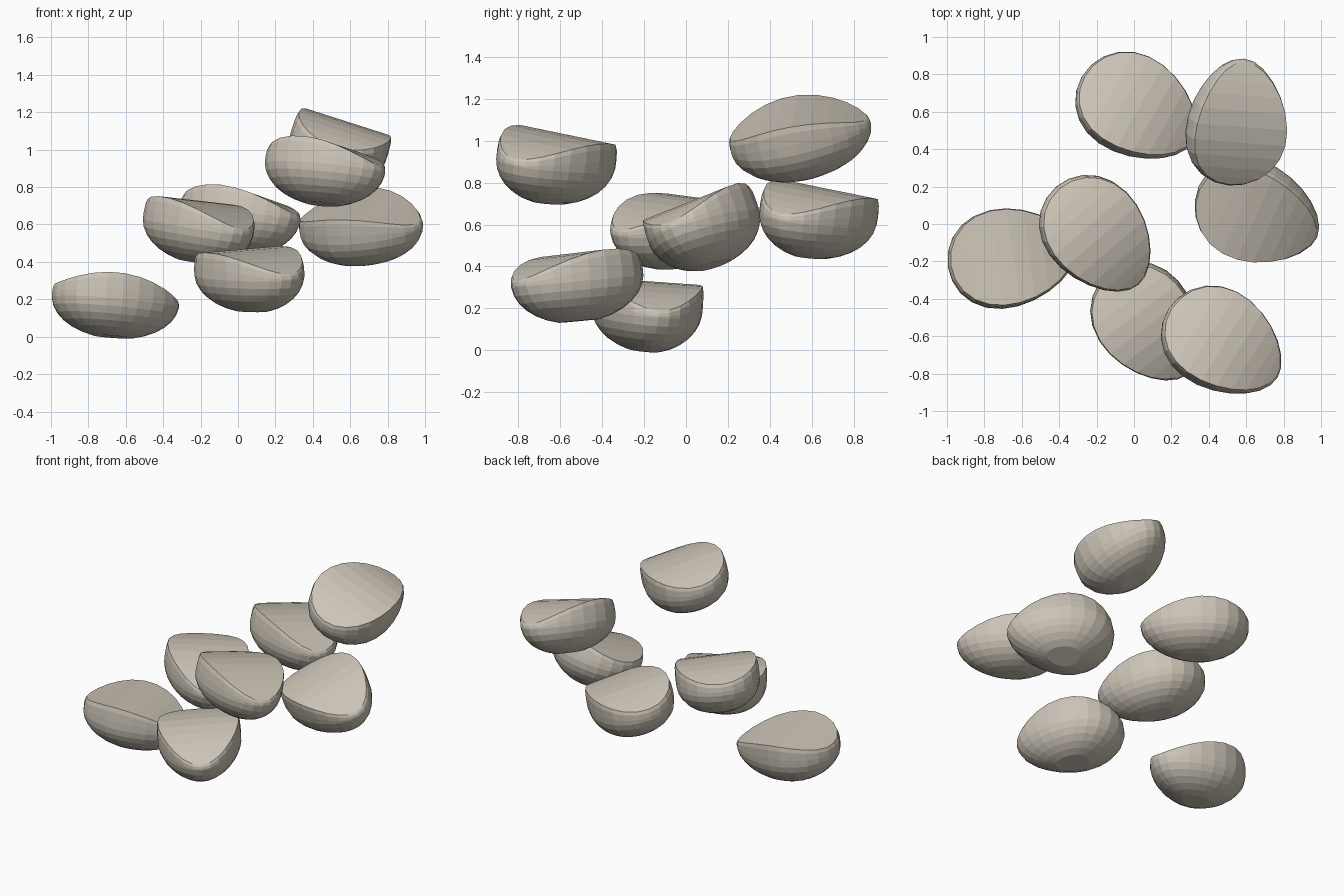
import bpy, bmesh, math
from mathutils import Matrix, Vector

if "Cube" in bpy.data.objects:
    bpy.data.objects.remove(bpy.data.objects["Cube"])

SEGMENTS = 24
LENGTH, WIDTH, DEPTH = 0.345, 0.262, 0.21

cream = bpy.data.materials.new("warm cream")
cream.diffuse_color = (0.60, 0.55, 0.47, 1)
cream.use_nodes = True
cream.node_tree.nodes["Principled BSDF"].inputs["Base Color"].default_value = cream.diffuse_color


def outline(i, s):
    """Egg-shaped plan, narrow end at +x."""
    a = 2 * math.pi * i / SEGMENTS
    return s * LENGTH * math.cos(a), s * WIDTH * math.sin(a) * (1 - 0.17 * math.cos(a))


def crown(x):
    """Arched height of the upper face along the length."""
    return 0.125 - 0.057 * x - 0.78 * x * x


def petal(name, heading, pitch, roll, centre):
    bm = bmesh.new()
    rings = []
    # arched rim, then a short upright wall
    for scale, lift in ((0.965, 1.0), (0.99, 0.80), (1.0, 0.4)):
        ring = []
        for i in range(SEGMENTS):
            x, y = outline(i, scale)
            ring.append(bm.verts.new((x, y, crown(x) * lift - 0.02 * (1 - lift))))
        rings.append(ring)
    # rounded bowl ending in a small flat base
    for step in range(7):
        phi = math.radians(4 + step * 11.3)
        ring = []
        for i in range(SEGMENTS):
            x, y = outline(i, math.cos(phi))
            ring.append(bm.verts.new((x, y, -DEPTH * math.sin(phi))))
        rings.append(ring)
    for upper, lower in zip(rings, rings[1:]):
        for i in range(SEGMENTS):
            j = (i + 1) % SEGMENTS
            bm.faces.new((upper[i], lower[i], lower[j], upper[j]))
    bm.faces.new(rings[-1])
    # upper face made of strips across the width
    rim, half = rings[0], SEGMENTS // 2
    for i in range(half):
        strip = [rim[i], rim[i + 1], rim[(SEGMENTS - i - 1) % SEGMENTS], rim[(SEGMENTS - i) % SEGMENTS]]
        bm.faces.new(list(dict.fromkeys(strip)))
    bmesh.ops.recalc_face_normals(bm, faces=bm.faces)

    # turn, tip and place by the middle of the bounds
    turn = (Matrix.Rotation(math.radians(heading), 4, 'Z')
            @ Matrix.Rotation(math.radians(-pitch), 4, 'Y')
            @ Matrix.Rotation(math.radians(roll), 4, 'X'))
    bm.transform(turn)
    middle = Vector([(min(v.co[k] for v in bm.verts) + max(v.co[k] for v in bm.verts)) / 2
                     for k in range(3)])
    bm.transform(Matrix.Translation(-middle))
    mesh = bpy.data.meshes.new(name)
    bm.to_mesh(mesh)
    bm.free()
    mesh.materials.append(cream)
    obj = bpy.data.objects.new(name, mesh)
    obj.location = centre
    bpy.context.collection.objects.link(obj)


# name, heading, pitch, roll, centre
petal("petal_left", 8, -5, -4, (-0.655, -0.185, 0.168))
petal("petal_middle", -50, -7, -5, (-0.21, -0.05, 0.568))
petal("petal_front", -53, -4, 4, (0.06, -0.52, 0.308))
petal("petal_front_right", -32, -2, -10, (0.465, -0.618, 0.885))
petal("petal_right", -24, 0, 20, (0.658, 0.075, 0.587))
petal("petal_back_right", 82, 11, 18, (0.547, 0.545, 1.01))
petal("petal_back", -30, -2, -10, (0.01, 0.635, 0.625))
